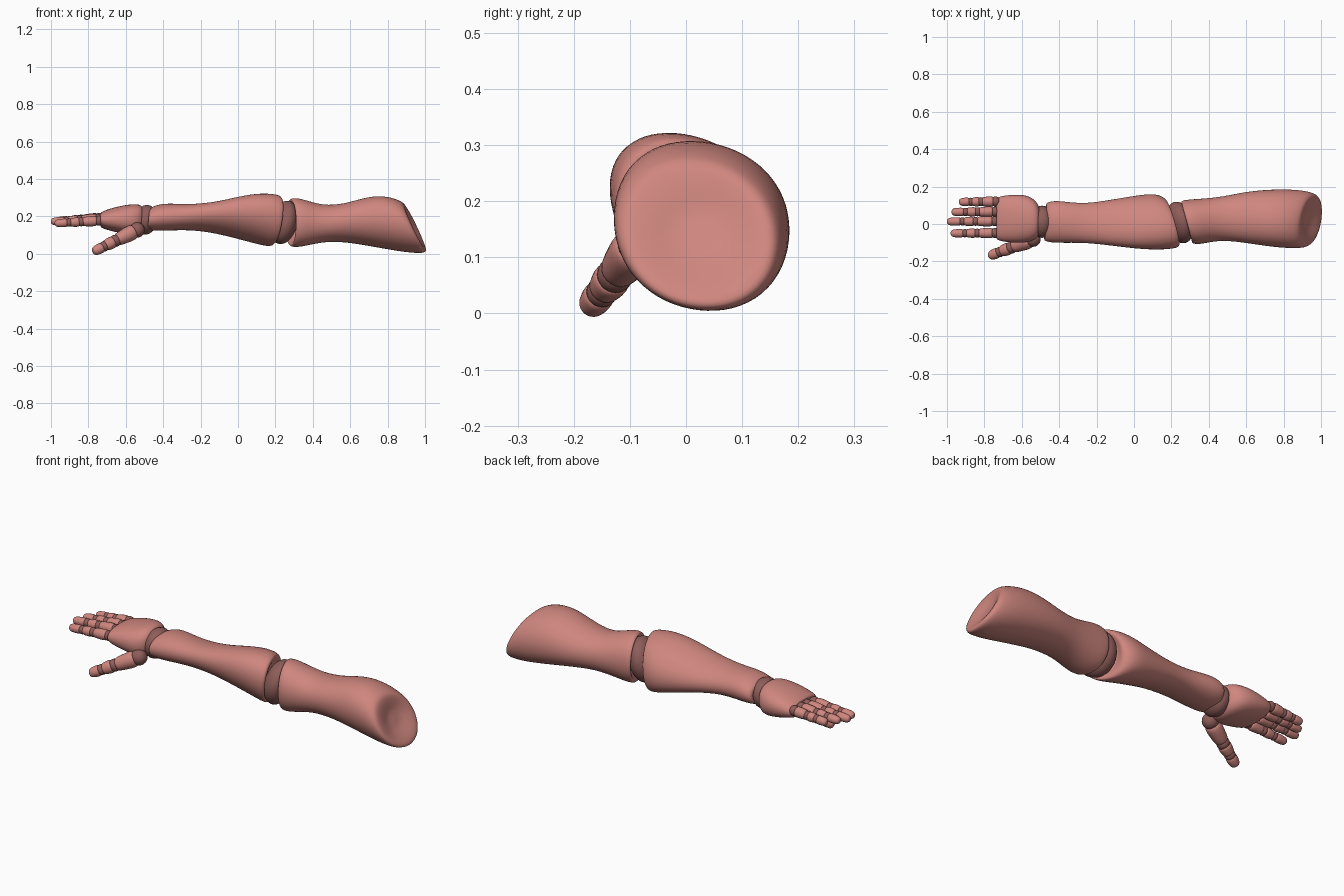
import bpy, bmesh, math
from mathutils import Vector, Matrix

if "Cube" in bpy.data.objects:
    bpy.data.objects.remove(bpy.data.objects["Cube"])

def material(name, rgb):
    m = bpy.data.materials.new(name)
    m.diffuse_color = (*rgb, 1)
    m.use_nodes = True
    m.node_tree.nodes["Principled BSDF"].inputs["Base Color"].default_value = m.diffuse_color
    return m

SKIN = material("skin", (0.62, 0.24, 0.21))
JOINT = material("joint", (0.27, 0.11, 0.10))

def finish(bm, name, mat, levels):
    bmesh.ops.recalc_face_normals(bm, faces=bm.faces)
    for f in bm.faces:
        f.smooth = True
    me = bpy.data.meshes.new(name)
    bm.to_mesh(me)
    bm.free()
    me.materials.append(mat)
    ob = bpy.data.objects.new(name, me)
    bpy.context.collection.objects.link(ob)
    if levels:
        s = ob.modifiers.new("smooth", 'SUBSURF')
        s.levels = s.render_levels = levels
    return ob

def loft(bm, rings):
    loops = [[bm.verts.new(p) for p in r] for r in rings]
    n = len(loops[0])
    for a, b in zip(loops, loops[1:]):
        for i in range(n):
            j = (i + 1) % n
            bm.faces.new((a[i], a[j], b[j], b[i]))
    for r in (loops[0], loops[-1]):
        c = bm.verts.new(sum((v.co for v in r), Vector()) / n)
        for i in range(n):
            bm.faces.new((r[i], r[(i + 1) % n], c))

def limb(name, sections, power=1.0, n=16):
    """Each section: x, y min, y max, z min, z max, lean per y, lean per z, skew."""
    rings = []
    for x, y0, y1, z0, z1, ty, tz, k in sections:
        ring = []
        for i in range(n):
            a = math.tau * i / n
            c, s = (math.copysign(abs(v) ** power, v) for v in (math.cos(a), math.sin(a)))
            dy = 1.025 * (y1 - y0) / 2 * c
            dz = 1.025 * (z1 - z0) / 2 * (s + k * c) / math.hypot(1, k)
            ring.append((x + ty * dy + tz * dz, (y0 + y1) / 2 + dy, (z0 + z1) / 2 + dz))
        rings.append(ring)
    bm = bmesh.new()
    loft(bm, rings)
    return finish(bm, name, SKIN, 2)

# Upper arm with slanted, dished shoulder cut
limb("upper_arm", [
    (.33, -.05, .07, .11, .23, -.27, 0, 0),
    (.285, -.085, .105, .06, .275, -.27, 0, 0),
    (.275, -.105, .125, .038, .297, -.27, 0, 0),
    (.33, -.11, .132, .034, .30, -.2, 0, 0),
    (.45, -.085, .14, .066, .255, 0, 0, 0),
    (.58, -.097, .17, .064, .268, 0, 0, -.1),
    (.72, -.12, .185, .036, .31, 0, -.12, -.12),
    (.85, -.13, .185, .008, .307, .05, -.3, -.12),
    (.93, -.128, .17, .002, .283, .1, -.42, -.12),
    (.952, -.11, .15, .016, .265, .1, -.47, -.1),
    (.94, -.06, .11, .06, .22, .1, -.47, 0),
    (.925, -.02, .07, .1, .18, .1, -.47, 0)], .95)

# Forearm, twisted so the underside is hollow towards the front
limb("forearm", [
    (-.45, -.04, .05, .15, .22, 0, 0, 0),
    (-.48, -.08, .095, .135, .235, .05, .1, 0),
    (-.47, -.095, .12, .125, .25, .05, .1, 0),
    (-.40, -.102, .125, .122, .273, 0, 0, 0),
    (-.27, -.098, .105, .13, .263, 0, 0, -.15),
    (-.12, -.115, .13, .112, .275, 0, 0, -.35),
    (.02, -.133, .153, .075, .31, 0, 0, -.35),
    (.12, -.138, .163, .052, .325, -.1, .05, -.28),
    (.19, -.13, .148, .038, .317, -.25, .1, -.2),
    (.216, -.115, .12, .05, .302, -.27, .13, -.15),
    (.18, -.07, .08, .1, .25, -.27, .13, 0)], .95)

# Palm
limb("palm", [
    (-.72, -.05, .1, .165, .2, 0, 0, 0),
    (-.74, -.075, .13, .148, .215, 0, 0, 0),
    (-.725, -.09, .147, .135, .228, 0, 0, 0),
    (-.65, -.1, .157, .115, .252, 0, 0, 0),
    (-.57, -.1, .155, .1, .266, 0, 0, 0),
    (-.525, -.08, .125, .105, .265, 0, .05, 0),
    (-.505, -.055, .09, .13, .24, 0, .05, 0)], .85)

def ball(name, loc, radii, axis=None):
    bm = bmesh.new()
    bmesh.ops.create_uvsphere(bm, u_segments=24, v_segments=14, radius=1)
    rot = (Vector(axis).to_track_quat('X', 'Z').to_matrix().to_4x4()
           if axis else Matrix())
    bm.transform(Matrix.Translation(loc) @ rot @ Matrix.Diagonal((*radii, 1)))
    return finish(bm, name, JOINT, 0)

# Elbow and wrist joints, tilted discs
ball("elbow_joint", (.245, .008, .168), (.07, .114, .118), (1, .27, -.25))
ball("wrist_joint", (-.492, .012, .182), (.06, .086, .08), (1, 0, -.15))

def segment(name, p, q, r0, r1, tip):
    p, q = Vector(p), Vector(q)
    d = q - p
    m = d.to_track_quat('X', 'Z').to_matrix()
    end = ((.8, 1.0), (.96, .75), (1, .35)) if tip else ((.9, 1.02), (1, .88), (1, .5))
    rings = []
    for t, f in ((0, .6), (0, .95), (.2, 1.1), (.6, 1.06)) + end:
        r = (r0 + (r1 - r0) * t) * f
        rings.append([p + d * t + m @ Vector((0, r * math.cos(a), r * math.sin(a)))
                      for a in (math.tau * k / 10 for k in range(10))])
    bm = bmesh.new()
    loft(bm, rings)
    finish(bm, name, SKIN, 1)

def digit(name, base, tip, spans, r0, r1):
    """Phalanges along a line, with a dark ball before each one."""
    base, tip = Vector(base), Vector(tip)
    prev = 0
    for i, (a, b) in enumerate(spans):
        ra, rb = r0 + (r1 - r0) * a, r0 + (r1 - r0) * b
        segment(f"{name}_segment_{i + 1}", base.lerp(tip, a), base.lerp(tip, b), ra, rb,
                i == len(spans) - 1)
        ball(f"{name}_joint_{i + 1}", base.lerp(tip, (prev + a) / 2), (ra * .95,) * 3)
        prev = b

# Four fingers
SPANS = ((.1, .40), (.47, .66), (.73, 1))
for name, y, z, tip_x in (("index_finger", -.048, .168, -.98), ("middle_finger", .015, .178, -1.0),
                          ("ring_finger", .066, .182, -.975), ("little_finger", .12, .183, -.935)):
    digit(name, (-.73, y, z + .01), (tip_x, y - .002, z - .006), SPANS, .029, .021)

# Thumb
digit("thumb", (-.525, -.075, .135), (-.775, -.172, .01),
      ((.12, .49), (.56, .74), (.8, 1)), .046, .025)
